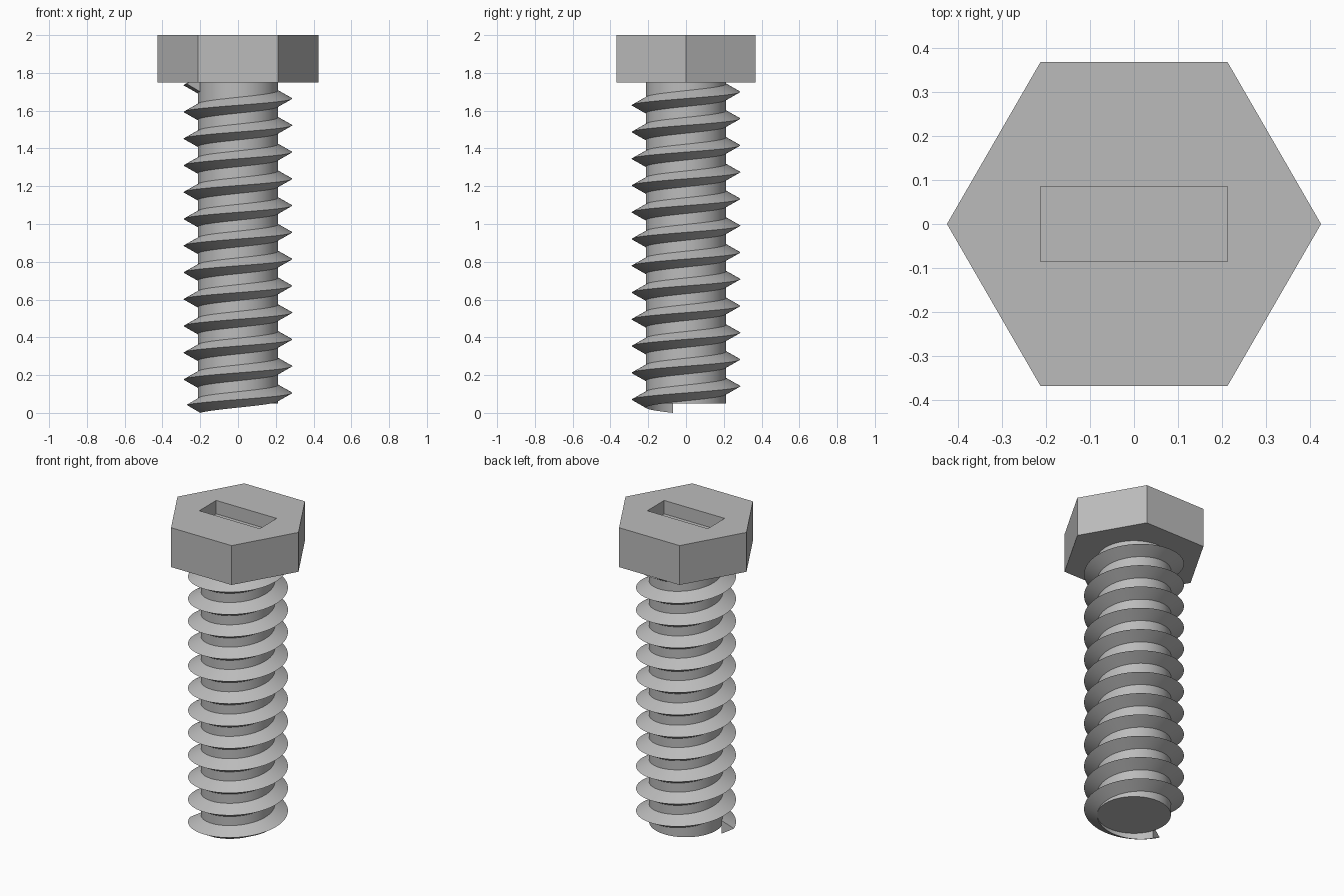
import bpy, bmesh
from math import cos, sin, tau, radians
from mathutils import Vector

if "Cube" in bpy.data.objects:
    bpy.data.objects.remove(bpy.data.objects["Cube"], do_unlink=True)

# Dimensions
HEAD_R, HEAD_Z, TOP = 0.425, 1.75, 2.0
SHANK_R, CREST_R = 0.2125, 0.2875
SHANK_Z = 0.05
TURNS, SEGMENTS = 12, 72
PITCH = (HEAD_Z - SHANK_Z) / TURNS
HALF_WIDTH = 0.0425
START = radians(199)

steel = bpy.data.materials.new("grey steel")
steel.use_nodes = True
colour = (0.5, 0.5, 0.5, 1)
steel.diffuse_color = colour
steel.node_tree.nodes["Principled BSDF"].inputs["Base Color"].default_value = colour


def make_object(name, bm, smooth=False):
    bmesh.ops.recalc_face_normals(bm, faces=bm.faces[:])
    mesh = bpy.data.meshes.new(name)
    bm.to_mesh(mesh)
    bm.free()
    mesh.materials.append(steel)
    obj = bpy.data.objects.new(name, mesh)
    bpy.context.collection.objects.link(obj)
    bpy.ops.object.select_all(action='DESELECT')
    obj.select_set(True)
    bpy.context.view_layer.objects.active = obj
    if smooth:
        bpy.ops.object.shade_smooth_by_angle(angle=radians(30))
    return obj


def prism(name, outline, z0, z1, smooth=False):
    bm = bmesh.new()
    base = bm.faces.new([bm.verts.new((x, y, z0)) for x, y in outline])
    grown = bmesh.ops.extrude_face_region(bm, geom=[base], use_keep_orig=True)
    top = [v for v in grown["geom"] if isinstance(v, bmesh.types.BMVert)]
    bmesh.ops.translate(bm, verts=top, vec=Vector((0, 0, z1 - z0)))
    return make_object(name, bm, smooth)


def ring(radius, sides):
    return [(radius * cos(tau * i / sides), radius * sin(tau * i / sides))
            for i in range(sides)]


# Plain cylindrical shank
prism("shank", ring(SHANK_R, SEGMENTS), SHANK_Z, HEAD_Z, smooth=True)

# Helical thread: triangular section swept upward, capped at both ends
profile = [(SHANK_R - 0.001, -HALF_WIDTH), (CREST_R, 0), (SHANK_R - 0.001, HALF_WIDTH)]
bm = bmesh.new()
sections = []
for i in range(TURNS * SEGMENTS + 1):
    turn = i / SEGMENTS
    a = START + tau * turn
    z = HALF_WIDTH + PITCH * turn
    sections.append([bm.verts.new((r * cos(a), r * sin(a), z + dz)) for r, dz in profile])
for low, high in zip(sections, sections[1:]):
    for j in range(3):
        k = (j + 1) % 3
        bm.faces.new((low[j], high[j], high[k], low[k]))
bm.faces.new(sections[0])
bm.faces.new(sections[-1])
make_object("thread", bm, smooth=True)

# Slot cutter, then the hexagonal head with the slot cut into its top
slot_x, slot_y, slot_depth = 0.2125, 0.085, 0.085
cutter = prism("slot_cutter",
               [(-slot_x, -slot_y), (slot_x, -slot_y), (slot_x, slot_y), (-slot_x, slot_y)],
               TOP - slot_depth, TOP + 0.1)
cutter.hide_render = True
head = prism("hex_head", ring(HEAD_R, 6), HEAD_Z, TOP)
cut = head.modifiers.new("slot", 'BOOLEAN')
cut.operation = 'DIFFERENCE'
cut.object = cutter
bpy.ops.object.modifier_apply(modifier=cut.name)
bpy.data.objects.remove(cutter, do_unlink=True)
